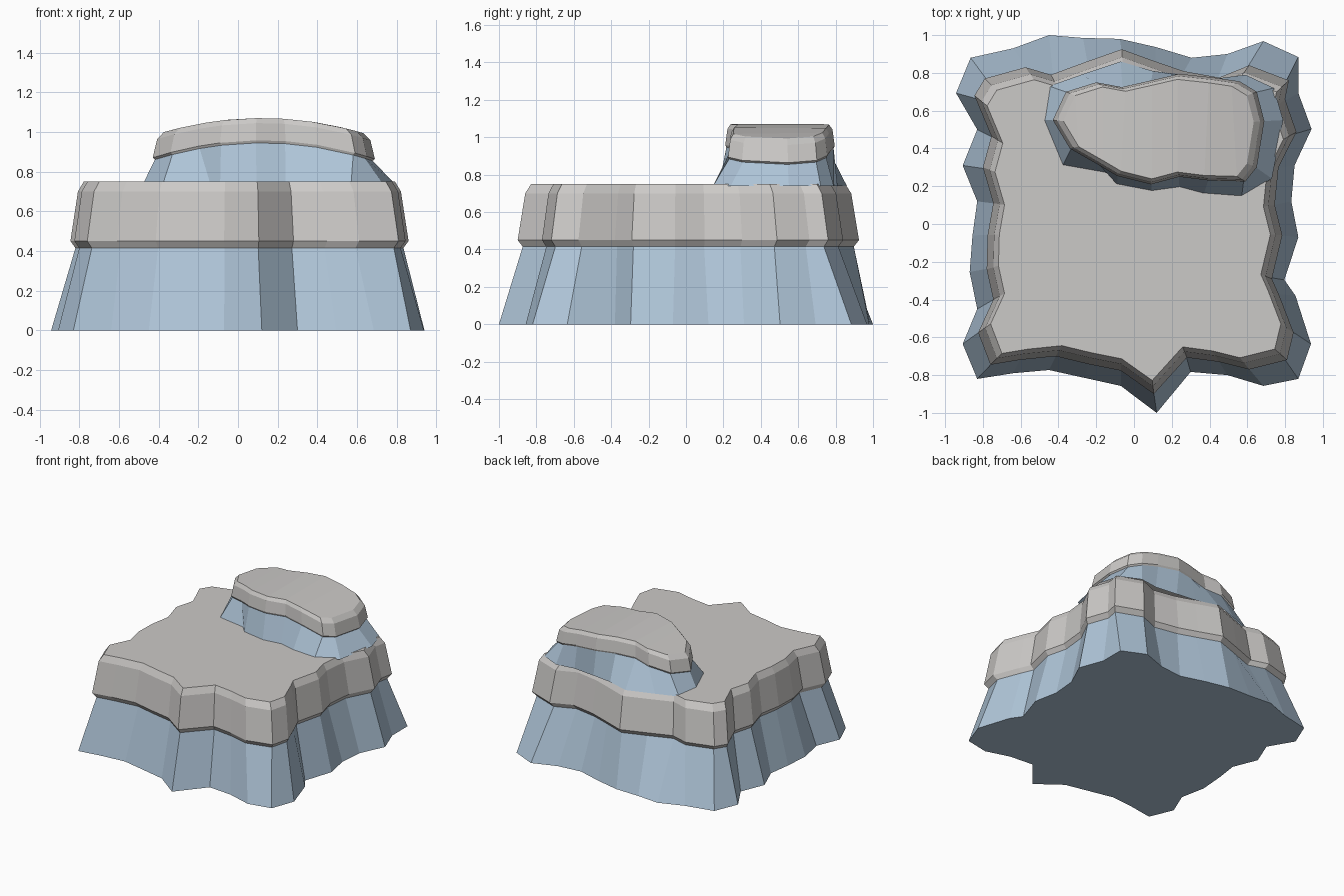
import bpy, bmesh

if "Cube" in bpy.data.objects:
    bpy.data.objects.remove(bpy.data.objects["Cube"])


def material(name, rgb):
    m = bpy.data.materials.new(name)
    m.diffuse_color = (*rgb, 1)
    m.use_nodes = True
    m.node_tree.nodes["Principled BSDF"].inputs["Base Color"].default_value = m.diffuse_color
    return m


STONE = material("pale stone", (0.60, 0.585, 0.57))
BLUE = material("blue cliff", (0.43, 0.56, 0.69))


def scaled(outline, s, centre=(0, 0)):
    cx, cy = centre
    return [(cx + (x - cx) * s, cy + (y - cy) * s) for x, y in outline]


def at_height(outline, z):
    """Lift an outline to a height, given as a number or a function of x."""
    return [(x, y, z(x) if callable(z) else z) for x, y in outline]


def loft(name, rings, mat, bottom=False, top=None):
    """Skin a stack of rings; top may be 'flat' or 'strips' (front-to-back)."""
    bm = bmesh.new()
    vs = [[bm.verts.new(p) for p in r] for r in rings]
    n = len(vs[0])
    for a, b in zip(vs, vs[1:]):
        for i in range(n):
            j = (i + 1) % n
            bm.faces.new((a[i], a[j], b[j], b[i]))
    if bottom:
        bm.faces.new(vs[0])
    if top == 'flat':
        bm.faces.new(vs[-1])
    elif top == 'strips':
        t = vs[-1]
        h = n // 2
        bm.faces.new((t[0], t[1], t[n - 1]))
        for i in range(1, h - 1):
            bm.faces.new((t[i], t[i + 1], t[n - i - 1], t[n - i]))
        bm.faces.new((t[h - 1], t[h], t[h + 1]))
    bmesh.ops.recalc_face_normals(bm, faces=bm.faces[:])
    me = bpy.data.meshes.new(name)
    bm.to_mesh(me)
    bm.free()
    # outlines run clockwise: make sure the shell faces outward
    me.materials.append(mat)
    ob = bpy.data.objects.new(name, me)
    bpy.context.collection.objects.link(ob)
    return ob


# Ragged ground outline: back, right, front, left
ground = [
    (-.865, .88), (-.64, .93), (-.45, 1.0), (-.27, .985), (-.075, .98),
    (.115, .937), (.305, .88), (.495, .90), (.685, .968), (.87, .884),
    (.87, .693), (.94, .503), (.85, .31), (.833, .12), (.87, -.07),
    (.796, -.296), (.855, -.38), (.937, -.635), (.87, -.82),
    (.685, -.857), (.495, -.80), (.30, -.783), (.12, -1.0), (-.07, -.857),
    (-.26, -.815), (-.45, -.773), (-.64, -.79), (-.83, -.82),
    (-.907, -.635), (-.83, -.45), (-.87, -.254), (-.855, -.06),
    (-.83, .12), (-.907, .31), (-.83, .50), (-.942, .693)]

# Widest outline of the stone ledge, point for point above the ground outline
ledge = [
    (-.79, .77), (-.575, .83), (-.44, .79), (-.25, .86), (-.065, .925),
    (.115, .86), (.26, .81), (.45, .775), (.61, .84), (.82, .76),
    (.80, .66), (.86, .487), (.765, .30), (.745, .10), (.785, -.06),
    (.73, -.29), (.77, -.38), (.845, -.575), (.81, -.72),
    (.61, -.77), (.45, -.73), (.28, -.707), (.105, -.90), (-.07, -.776),
    (-.24, -.742), (-.415, -.70), (-.61, -.72), (-.76, -.745),
    (-.825, -.575), (-.745, -.40), (-.78, -.24), (-.775, -.06),
    (-.745, .11), (-.80, .30), (-.755, .465), (-.845, .68)]

neck = at_height(scaled(ledge, .97), .415)
loft("lower_cliff", [at_height(ground, 0), neck], BLUE, bottom=True)
loft("plateau_ledge", [neck, at_height(ledge, .45),
                       at_height(scaled(ledge, .955), .70),
                       at_height(scaled(ledge, .92), .75)], STONE, top='flat')

# Upper knoll: left tip, back edge, right tip, front edge
knoll_foot = [
    (-.478, .55), (-.45, .73), (-.28, .79), (-.07, .86), (.10, .81),
    (.26, .79), (.44, .77), (.59, .79), (.74, .72), (.79, .55),
    (.73, .24), (.57, .145), (.37, .16), (.24, .195), (.093, .175),
    (-.09, .21), (-.14, .265), (-.378, .307)]
knoll_cap = [
    (-.43, .55), (-.36, .70), (-.20, .75), (-.065, .725), (.09, .76),
    (.24, .795), (.425, .775), (.56, .755), (.65, .70), (.69, .545),
    (.65, .30), (.59, .225), (.40, .23), (.24, .25), (.09, .21),
    (-.09, .255), (-.20, .32), (-.34, .40)]
MID = (.13, .5)


def arch(z):
    """Gentle left-to-right arch peaking at height z."""
    return lambda x: z - .29 * (x - .12) ** 2


knoll_neck = at_height(scaled(knoll_cap, .98, MID), arch(.945))
loft("upper_cliff", [at_height(knoll_foot, .74), knoll_neck], BLUE)
loft("upper_cap", [knoll_neck, at_height(knoll_cap, arch(.958)),
                   at_height(scaled(knoll_cap, .96, MID), arch(1.045)),
                   at_height(scaled(knoll_cap, .90, MID), arch(1.07))],
     STONE, top='strips')
